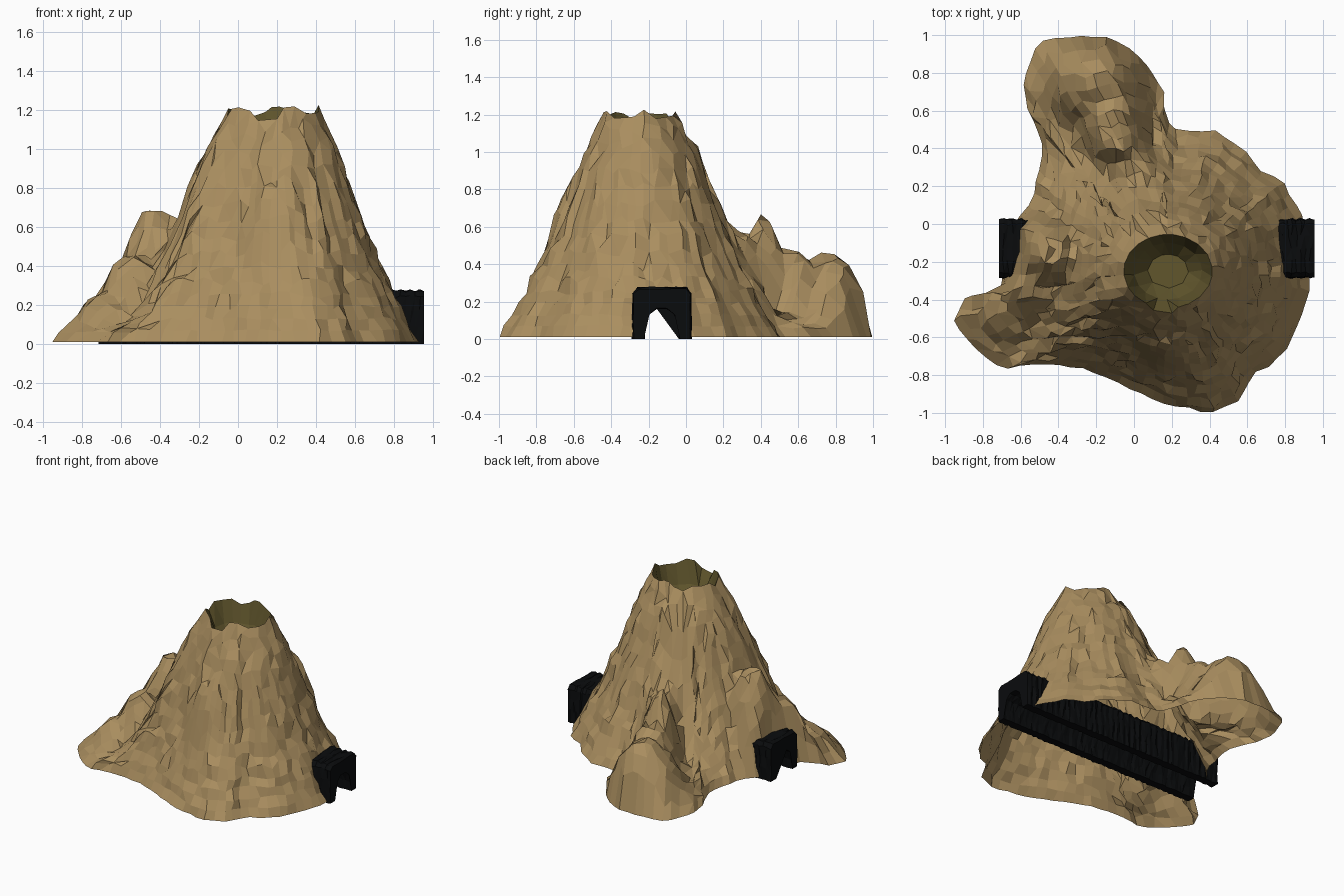
import bpy, bmesh, math, random
from mathutils import Vector

if "Cube" in bpy.data.objects:
    bpy.data.objects.remove(bpy.data.objects["Cube"])

random.seed(4)
CX, CY = 0.18, -0.25


def jit(a):
    return random.uniform(-a, a)


def material(name, col):
    m = bpy.data.materials.new(name)
    m.diffuse_color = (*col, 1)
    m.use_nodes = True
    m.node_tree.nodes["Principled BSDF"].inputs["Base Color"].default_value = m.diffuse_color
    return m


def make_object(name, bm, mats):
    bmesh.ops.recalc_face_normals(bm, faces=bm.faces)
    me = bpy.data.meshes.new(name)
    bm.to_mesh(me)
    bm.free()
    for m in mats:
        me.materials.append(m)
    ob = bpy.data.objects.new(name, me)
    bpy.context.collection.objects.link(ob)
    return ob


def resample(pts, n):
    """Evenly spaced points along a closed polyline."""
    pts = [Vector(p) for p in pts]
    segs = list(zip(pts, pts[1:] + pts[:1]))
    total = sum((b - a).length for a, b in segs)
    out, acc, i = [], 0, 0
    for k in range(n):
        t = k * total / n
        while acc + (segs[i][1] - segs[i][0]).length < t:
            acc += (segs[i][1] - segs[i][0]).length
            i += 1
        a, b = segs[i]
        out.append(a.lerp(b, (t - acc) / (b - a).length))
    return out


# Footprint of the mountain, seen from above
FOOT = [(.93, -.22), (.92, -.4), (.86, -.55), (.81, -.67), (.73, -.74), (.62, -.8),
        (.57, -.93), (.42, -1), (.2, -.96), (0, -.88), (-.25, -.77), (-.5, -.74),
        (-.7, -.77), (-.82, -.68), (-.96, -.52), (-.9, -.4), (-.72, -.35), (-.66, -.2),
        (-.64, 0), (-.53, .15), (-.48, .42), (-.58, .65), (-.58, .78), (-.5, .97),
        (-.17, 1), (0, .92), (.13, .76), (.15, .62), (.2, .5), (.43, .49), (.6, .38),
        (.66, .29), (.79, .23), (.9, .03)]
# Cone slope (fraction outward, height)
SLOPE = [(0, 1.2), (.2, .98), (.4, .69), (.6, .41), (.8, .2), (1, .01)]
# Shoulders and side peaks: x, y, height, radius, steepness
BUMPS = [(-.08, .42, .66, .2, 1.8), (-.2, .76, .46, .34, 1.8), (-.12, .58, .48, .26, 1.8),
         (-.43, -.16, .68, .25, 2.5), (-.54, -.3, .46, .25, 2.5), (-.65, -.41, .25, .27, 2.5),
         (0, .27, .57, .22, 3), (.12, -.06, 1.08, .21, 6), (.1, .08, .76, .22, 4),
         (.22, -.52, .87, .3, 3), (-.5, -.12, .45, .2, 5)]


def slope(v):
    for (a, h), (b, k) in zip(SLOPE, SLOPE[1:]):
        if v <= b:
            return h + (k - h) * (v - a) / (b - a)
    return .01


def height(x, y, u, length):
    z = max(slope(u * length / min(length, .62)), .01 + .2 * math.sqrt(1 - u))
    edge = min(1, (1 - u) * length / .09) ** .6
    for bx, by, h, r, p in BUMPS:
        d = math.hypot(x - bx, y - by) / r
        if d < 1:
            z = max(z, h * (1 - d ** p) * edge)
    return z


# Mountain shell, open underneath, with a crater in the top
N, RINGS = 96, 16
bm = bmesh.new()
rings = [[] for _ in range(RINGS + 1)]
bowl = [[], []]
for p in resample(FOOT, N):
    a = math.atan2(p.y - CY, p.x - CX)
    rim = Vector((CX + .235 * math.cos(a), CY + .195 * math.sin(a)))
    length = (p - rim).length
    for j in range(RINGS + 1):
        u = j / RINGS
        q = rim.lerp(p, u)
        rough = (.006 + .011 * u) * (1.5 if length > .75 else 1) if 0 < j < RINGS else .007 * (j > 0)
        q += Vector((jit(rough), jit(rough)))
        z = height(q.x, q.y, u, length)
        if j == 0:
            z = 1.195 + .02 * math.sin(5 * a + 1) + .012 * math.sin(9 * a)
        elif j < RINGS:
            z = max(.012, z + jit(.026) * min(1, 3 * (1 - u)))
        else:
            z = .01
        rings[j].append(bm.verts.new((q.x, q.y, z)))
    for ring, f, z in zip(bowl, (.75, .45), (1.05, .96)):
        ring.append(bm.verts.new((CX + .24 * f * math.cos(a), CY + .2 * f * math.sin(a), z + jit(.01))))


def bridge(r0, r1, mat):
    for i in range(N):
        k = (i + 1) % N
        bm.faces.new((r0[i], r0[k], r1[k], r1[i])).material_index = mat


for r0, r1 in zip(rings, rings[1:]):
    bridge(r0, r1, 0)
bridge(bowl[0], rings[0], 1)
bridge(bowl[1], bowl[0], 1)
bm.faces.new(bowl[1]).material_index = 1
# Merge close points: bigger, irregular facets near the summit
top = [v for v in bm.verts if v.co.z > .9]
bmesh.ops.remove_doubles(bm, verts=top, dist=.05)
bmesh.ops.remove_doubles(bm, verts=bm.verts, dist=.036)

# Cut the tunnel openings out of the shell
for co, no in (((0, -.255, 0), (0, 1, 0)), ((0, 0, 0), (0, 1, 0)), ((0, 0, .22), (0, 0, 1))):
    near = [f for f in bm.faces if any(v.co.z < .35 for v in f.verts)
            and any(-.4 < v.co.y < .15 for v in f.verts)]
    geom = near + list({e for f in near for e in f.edges}) + list({v for f in near for v in f.verts})
    bmesh.ops.bisect_plane(bm, geom=geom, plane_co=co, plane_no=no)
hole = []
for f in bm.faces:
    c = f.calc_center_median()
    if -.255 < c.y < 0 and c.z < .22:
        hole.append(f)
bmesh.ops.delete(bm, geom=hole, context='FACES')
make_object("mountain", bm, [material("rock", (.40, .27, .115)), material("crater_rock", (.115, .09, .025))])

# Dark rough tunnel running through from side to side
ARCH = [(-.285, 0), (-.285, .09), (-.285, .17), (-.283, .245), (-.26, .27), (-.19, .272), (-.13, .272),
        (-.06, .272), (0, .27), (.023, .245), (.025, .17), (.025, .09), (.025, 0),
        (-.033, 0), (-.035, .07), (-.06, .135), (-.1, .165), (-.16, .165), (-.2, .135),
        (-.223, .07), (-.225, 0)]
bm = bmesh.new()
STEPS = 70
prev = None
for s in range(STEPS + 1):
    x = -.715 + 1.67 * s / STEPS
    rib = .003 if s % 2 else -.003
    ring = []
    for i, (y, z) in enumerate(ARCH):
        side = 1 if y > -.13 else -1
        out = rib if i < 13 else 0
        dx = 0 if s in (0, STEPS) else jit(.006)
        zz = z + (out + jit(.006) if z > 0 else 0)
        ring.append(bm.verts.new((x + dx, y + side * out + jit(.005), zz)))
    if prev:
        for i in range(len(ARCH)):
            k = (i + 1) % len(ARCH)
            bm.faces.new((prev[i], prev[k], ring[k], ring[i]))
    if s in (0, STEPS):
        bm.faces.new(ring)
    prev = ring
bmesh.ops.triangulate(bm, faces=bm.faces)
make_object("tunnel", bm, [material("dark_stone", (.003, .0035, .004))])
